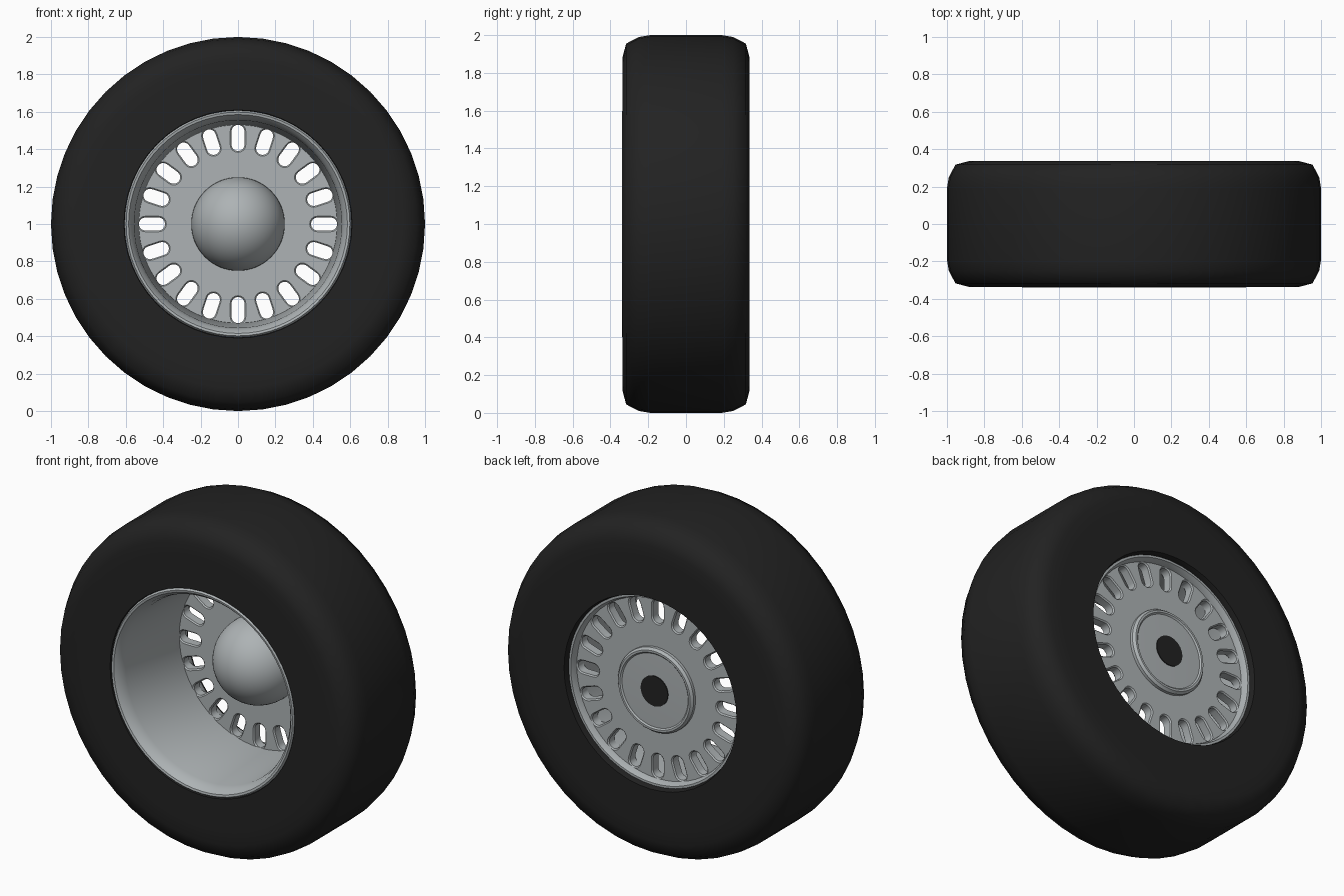
import bpy, bmesh, math
from mathutils import Matrix

cube = bpy.data.objects.get("Cube")
if cube:
    bpy.data.objects.remove(cube, do_unlink=True)


def material(name, colour):
    mat = bpy.data.materials.new(name)
    mat.use_nodes = True
    mat.diffuse_color = (*colour, 1)
    mat.node_tree.nodes["Principled BSDF"].inputs["Base Color"].default_value = (*colour, 1)
    return mat


rubber = material("black rubber", (0.016, 0.016, 0.016))
metal = material("grey metal", (0.42, 0.45, 0.46))


def finish(obj, mat, angle):
    obj.data.materials.clear()
    obj.data.materials.append(mat)
    obj.location.z = 1
    bpy.ops.object.select_all(action="DESELECT")
    obj.select_set(True)
    bpy.context.view_layer.objects.active = obj
    bpy.ops.object.shade_smooth_by_angle(angle=math.radians(angle))


def lathe(name, profile, mat, steps, closed=True, angle=35):
    """Spin a (y, radius) profile around the axle."""
    bm = bmesh.new()
    verts = [bm.verts.new((r, y, 0)) for y, r in profile]
    edges = [bm.edges.new(pair) for pair in zip(verts, verts[1:])]
    if closed:
        edges.append(bm.edges.new((verts[-1], verts[0])))
    bmesh.ops.spin(bm, geom=verts + edges, cent=(0, 0, 0), axis=(0, 1, 0),
                   angle=math.tau, steps=steps, use_merge=True)
    bmesh.ops.remove_doubles(bm, verts=bm.verts, dist=0.0001)
    bmesh.ops.recalc_face_normals(bm, faces=bm.faces)
    mesh = bpy.data.meshes.new(name)
    bm.to_mesh(mesh)
    bm.free()
    obj = bpy.data.objects.new(name, mesh)
    bpy.context.collection.objects.link(obj)
    finish(obj, mat, angle)
    return obj


# Tyre with rounded shoulders
shoulder = [(0.337, 0.8), (0.337, 0.88), (0.317, 0.955), (0.25, 0.99), (0.19, 1.0)]
tyre = [(0.30, 0.56), (0.337, 0.57)] + shoulder
tyre += [(-y, r) for y, r in reversed(shoulder)] + [(-0.337, 0.61), (-0.30, 0.6)]
lathe("tyre", tyre, rubber, 48, angle=60)

# Rim barrel with a flared front lip and a thin back lip
lathe("rim_barrel", [(-0.325, 0.607), (-0.34, 0.598), (-0.337, 0.585), (-0.315, 0.567),
                     (-0.27, 0.555), (0.2, 0.53), (0.275, 0.535), (0.305, 0.548),
                     (0.305, 0.563), (0.25, 0.562), (-0.28, 0.602)], metal, 64)

# Hub: domed front, stepped boss at the back
dome = [(0.2 - 0.26 * math.cos(a), 0.25 * math.sin(a))
        for a in (math.pi / 2 * i / 14 for i in range(15))]
boss = [(0.285, 0.25), (0.3, 0.238), (0.3, 0.226), (0.292, 0.218), (0.297, 0.0)]
lathe("hub", dome + boss, metal, 64, closed=False)

# Dark axle socket
lathe("axle_socket", [(0.29, 0), (0.29, 0.09), (0.3, 0.09), (0.3, 0)], rubber, 32, closed=False)


# Wheel disc with a ring of rounded slots
def add_outline(curve, points):
    spline = curve.splines.new("POLY")
    spline.points.add(len(points) - 1)
    for point, (x, y) in zip(spline.points, points):
        point.co = (x, y, 0, 1)
    spline.use_cyclic_u = True
    spline.use_smooth = False


def circle(radius, count):
    return [(radius * math.cos(math.tau * i / count), radius * math.sin(math.tau * i / count))
            for i in range(count)]


def slot(turn, inner=0.39, outer=0.53, half=0.035, arc=8):
    points = []
    for centre, start in ((outer - half, -math.pi / 2), (inner + half, math.pi / 2)):
        for i in range(arc + 1):
            a = start + math.pi * i / arc
            points.append((centre + half * math.cos(a), half * math.sin(a)))
    c, s = math.cos(turn), math.sin(turn)
    return [(x * c - y * s, x * s + y * c) for x, y in points]


outline = bpy.data.curves.new("disc_outline", "CURVE")
outline.dimensions = "2D"
outline.fill_mode = "BOTH"
outline.extrude = 0.025
outline.bevel_depth = 0.007
outline.bevel_resolution = 0
outline.offset = -0.007
add_outline(outline, circle(0.545, 64))
add_outline(outline, circle(0.2, 48))
slots = 20
for i in range(slots):
    add_outline(outline, slot(math.tau * i / slots))

helper = bpy.data.objects.new("disc_outline", outline)
bpy.context.collection.objects.link(helper)
bpy.context.view_layer.update()
evaluated = helper.evaluated_get(bpy.context.evaluated_depsgraph_get())
disc_mesh = bpy.data.meshes.new_from_object(evaluated)
bpy.data.objects.remove(helper, do_unlink=True)
disc_mesh.name = "wheel_disc"
disc_mesh.transform(Matrix.Translation((0, 0.235, 0)) @ Matrix.Rotation(math.pi / 2, 4, "X"))
disc = bpy.data.objects.new("wheel_disc", disc_mesh)
bpy.context.collection.objects.link(disc)
bm = bmesh.new()
bm.from_mesh(disc_mesh)
bmesh.ops.remove_doubles(bm, verts=bm.verts, dist=0.0001)
bmesh.ops.recalc_face_normals(bm, faces=bm.faces)
bm.to_mesh(disc_mesh)
bm.free()
finish(disc, metal, 30)
